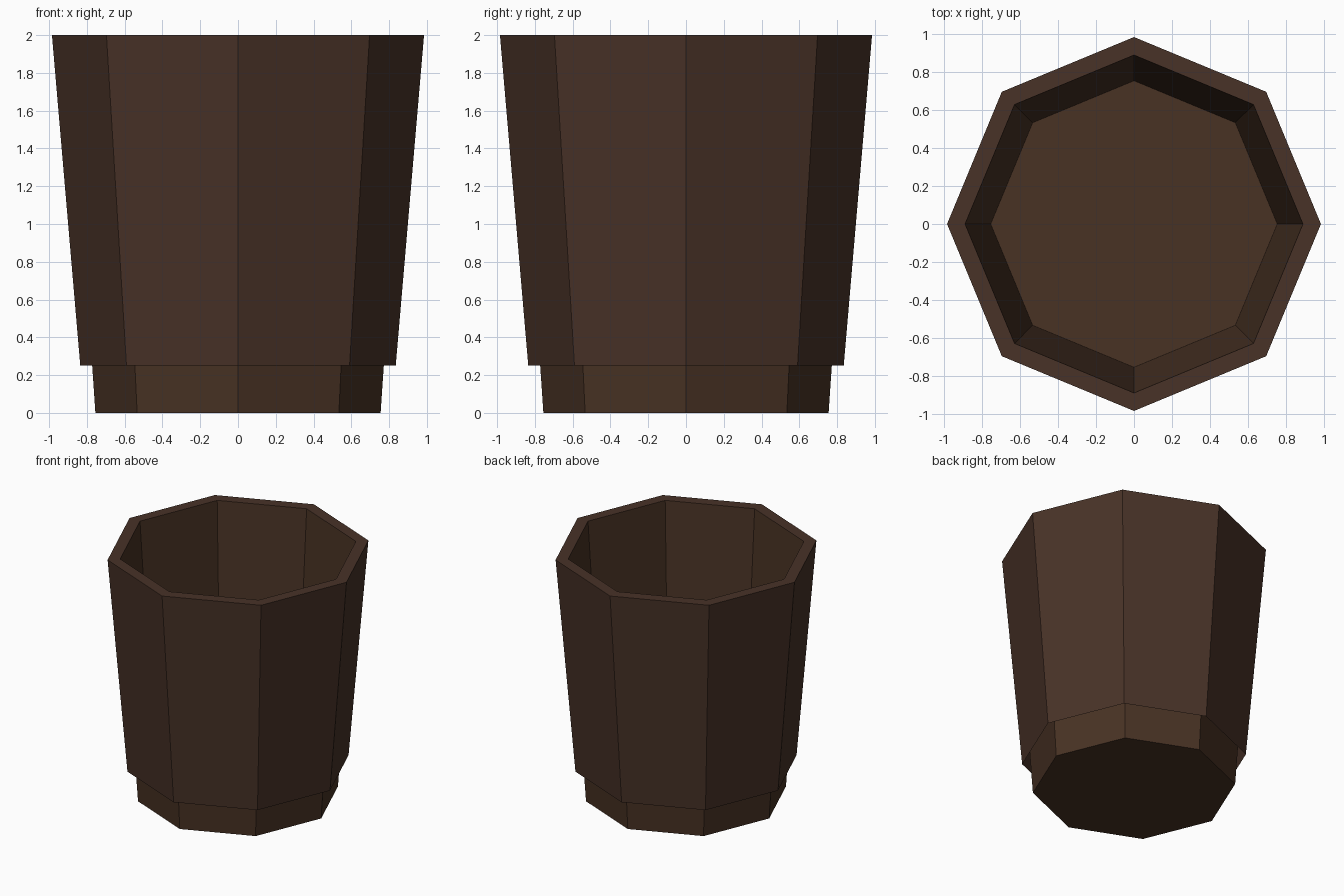
import bpy, bmesh, math

SIDES = 8

if "Cube" in bpy.data.objects:
    bpy.data.objects.remove(bpy.data.objects["Cube"], do_unlink=True)


def make_material(name, rgb):
    mat = bpy.data.materials.new(name)
    mat.use_nodes = True
    color = (*rgb, 1.0)
    mat.diffuse_color = color
    mat.node_tree.nodes["Principled BSDF"].inputs["Base Color"].default_value = color
    return mat


def revolve(name, profile, mat, floor=False):
    """Turn a (radius, height) profile into a flat-sided ring of quads."""
    bm = bmesh.new()
    rings = []
    for radius, z in profile:
        angles = [math.tau * i / SIDES for i in range(SIDES)]
        rings.append([bm.verts.new((radius * math.cos(a), radius * math.sin(a), z))
                      for a in angles])
    for low, high in zip(rings, rings[1:]):
        for i in range(SIDES):
            j = (i + 1) % SIDES
            bm.faces.new((low[i], low[j], high[j], high[i]))
    if floor:
        bm.faces.new(list(reversed(rings[0])))
    mesh = bpy.data.meshes.new(name)
    bm.to_mesh(mesh)
    bm.free()
    mesh.materials.append(mat)
    obj = bpy.data.objects.new(name, mesh)
    bpy.context.collection.objects.link(obj)
    return obj


dark_brown = make_material("dark brown", (0.065, 0.032, 0.0205))
warm_brown = make_material("warm brown", (0.065, 0.032, 0.0175))

# Tapered inner cup: its foot shows below the sleeve, its wall lines the inside
revolve("inner_cup", [(0.755, 0.0), (0.89, 2.0)], warm_brown, floor=True)

# Outer sleeve, open underneath, folded over into the flat rim
revolve("outer_sleeve", [(0.835, 0.25), (0.985, 2.0), (0.89, 2.0)], dark_brown)
